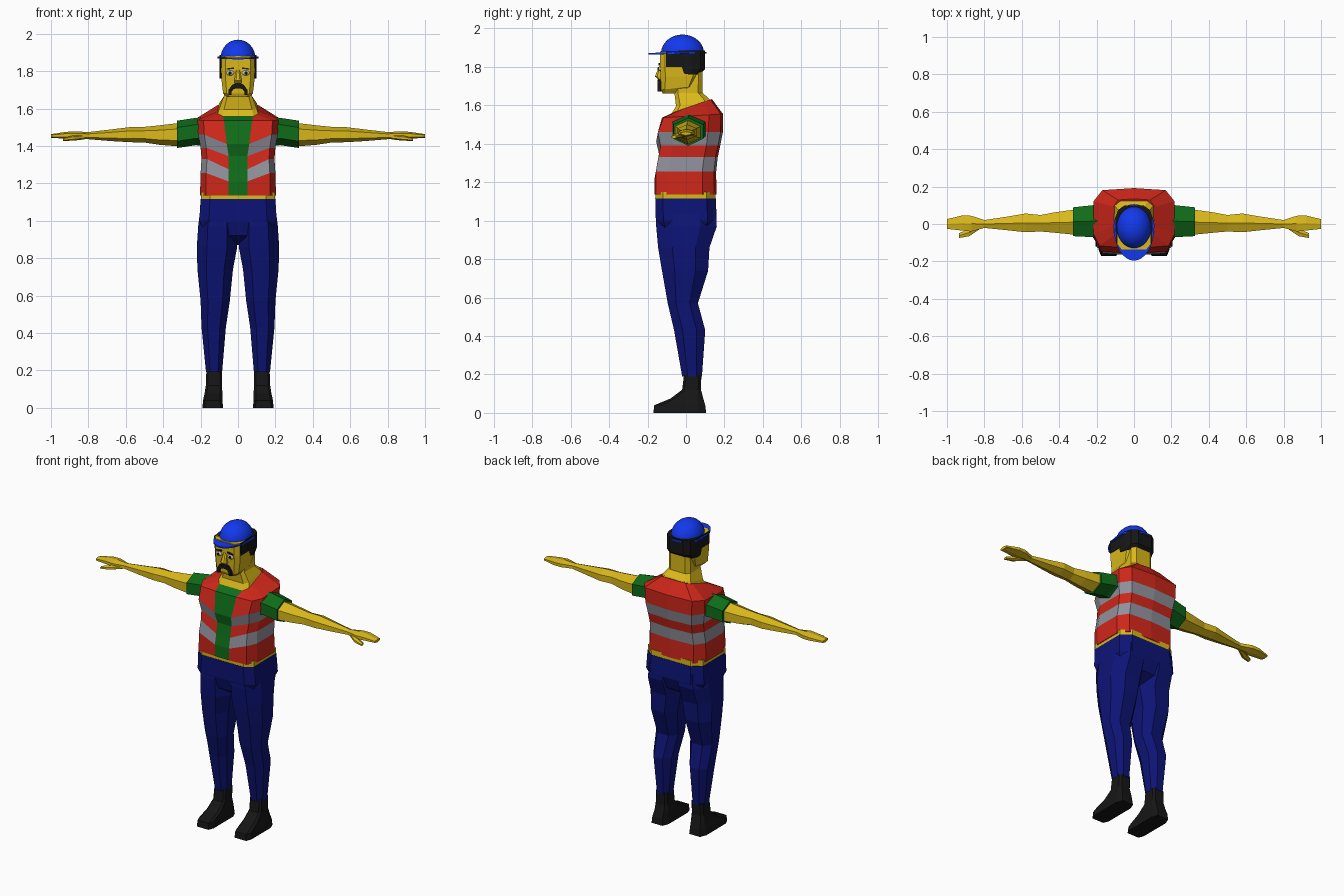
import bpy, bmesh, math
from mathutils import Vector

if "Cube" in bpy.data.objects:
    bpy.data.objects.remove(bpy.data.objects["Cube"])


def material(name, rgb):
    m = bpy.data.materials.new(name)
    m.diffuse_color = (*rgb, 1)
    m.use_nodes = True
    m.node_tree.nodes["Principled BSDF"].inputs["Base Color"].default_value = m.diffuse_color
    return m


SKIN = material("skin", (0.70, 0.48, 0.01))
RED = material("vest_red", (0.62, 0.02, 0.01))
GREY = material("reflective_grey", (0.28, 0.28, 0.33))
GREEN = material("shirt_green", (0.005, 0.15, 0.01))
NAVY = material("trouser_navy", (0.004, 0.007, 0.18))
BLUE = material("helmet_blue", (0.006, 0.04, 0.85))
BLACK = material("black", (0.008, 0.008, 0.008))
WHITE = material("white", (0.8, 0.8, 0.8))


def loft(name, rings, mats, pick=None, mirror=False):
    """Skin a list of point rings; pick(row, column) gives the material slot."""
    bm = bmesh.new()
    loops = [[bm.verts.new(p) for p in r] for r in rings]
    n = len(loops[0])
    for i in range(len(loops) - 1):
        for j in range(n):
            k = (j + 1) % n
            f = bm.faces.new((loops[i][j], loops[i][k], loops[i + 1][k], loops[i + 1][j]))
            f.material_index = pick(i, j) if pick else 0
    bm.faces.new(loops[0])
    bm.faces.new(loops[-1])
    bmesh.ops.recalc_face_normals(bm, faces=bm.faces)
    me = bpy.data.meshes.new(name)
    bm.to_mesh(me)
    bm.free()
    ob = bpy.data.objects.new(name, me)
    bpy.context.collection.objects.link(ob)
    for m in mats:
        me.materials.append(m)
    if mirror:
        ob.modifiers.new("Mirror", 'MIRROR').use_mirror_merge = False
    return ob


OCT = [(-.5, -1), (.5, -1), (1, -.45), (1, .45), (.5, 1), (-.5, 1), (-1, .45), (-1, -.45)]
BOX = [(-.75, -1), (.75, -1), (1, -.75), (1, .7), (.7, 1), (-.7, 1), (-1, .7), (-1, -.75)]
HEX = [(0, 1), (1, .5), (1, -.5), (0, -1), (-1, -.5), (-1, .5)]


def slices(rows, shape=OCT):
    """Rows of (z, centre x, half width, front y, back y, tilt)."""
    out = []
    for z, cx, rx, yf, yb, *tilt in rows:
        t = tilt[0] if tilt else 0
        out.append([(cx + rx * u, (yf + yb) / 2 + (yb - yf) / 2 * v, z + t * v) for u, v in shape])
    return out


def limb(rows):
    """Rows of (x, centre y, half depth, centre z, half height)."""
    return [[(x, cy + ry * u, cz + rz * v) for u, v in HEX] for x, cy, ry, cz, rz in rows]


def prism(name, outline, y0, y1, mat):
    return loft(name, [[(x, y, z) for x, z in outline] for y in (y0, y1)], [mat])


def ball(name, loc, scale, mat, mirror=False, seg=16):
    bm = bmesh.new()
    bmesh.ops.create_uvsphere(bm, u_segments=seg, v_segments=seg // 2, radius=1)
    for v in bm.verts:
        v.co = Vector(a * s + l for a, s, l in zip(v.co, scale, loc))
    me = bpy.data.meshes.new(name)
    bm.to_mesh(me)
    bm.free()
    ob = bpy.data.objects.new(name, me)
    bpy.context.collection.objects.link(ob)
    me.materials.append(mat)
    if mirror:
        ob.modifiers.new("Mirror", 'MIRROR').use_mirror_merge = False
    for p in me.polygons:
        p.use_smooth = True
    return ob


# Vest with chevron stripes and the shirt showing as the front panel
# z, half width, front y, back y, panel half width, front dip, tilt
vest_rows = [
    (1.135, .203, -.165, .158, .05, 0, 0),
    (1.255, .200, -.165, .157, .05, .045, 0),
    (1.33, .195, -.152, .165, .05, .055, 0),
    (1.39, .200, -.14, .178, .05, .045, 0),
    (1.46, .212, -.155, .192, .06, .05, 0),
    (1.545, .217, -.125, .192, .075, 0, .01),
    (1.60, .11, -.055, .135, .085, 0, .032),
]
vest = []
for z, rx, yf, yb, pw, dip, tilt in vest_rows:
    ym, yh = (yf + yb) / 2, (yb - yf) / 2
    half = [(pw, -1), (rx * .85, -.95), (rx, -.55), (rx, .55), (rx * .78, .93)]
    pts = half + [(0, 1)] + [(-x, v) for x, v in reversed(half)]
    vest.append([(x, ym + yh * v, z + tilt * v - (dip if v == -1 else 0)) for x, v in pts])
loft("vest", vest, [RED, GREY, GREEN], lambda i, j: 2 if j == 10 else (1 if i in (1, 3) else 0))

# Waist strip and pelvis
loft("waist", slices([(1.10, 0, .198, -.158, .153), (1.15, 0, .198, -.158, .153)], BOX), [SKIN])
loft("trouser_seat", slices([
    (1.115, 0, .2, -.16, .155), (1.0, 0, .207, -.157, .16),
    (.92, 0, .17, -.135, .13), (.87, 0, .06, -.06, .05)], BOX), [NAVY])

# Trouser legs
loft("trouser_leg", slices([
    (1.06, .105, .097, -.155, .155), (.97, .11, .103, -.155, .16),
    (.86, .112, .108, -.145, .122), (.74, .122, .095, -.125, .115),
    (.57, .122, .078, -.095, .062), (.43, .13, .065, -.062, .1),
    (.19, .128, .043, -.02, .083)]), [NAVY], mirror=True)

# Boots
loft("boot", slices([
    (0, .135, .055, -.17, .105), (.04, .135, .052, -.165, .1),
    (.075, .131, .048, -.08, .09), (.12, .129, .043, -.02, .078),
    (.2, .128, .041, -.01, .08)], BOX), [BLACK], mirror=True)

# Arms: sleeve, forearm with hand, thumb
loft("sleeve", limb([
    (.15, .015, .09, 1.475, .08), (.225, .015, .085, 1.477, .073),
    (.325, .012, .077, 1.462, .073)]), [GREEN], mirror=True)
loft("arm", limb([
    (.31, .01, .068, 1.46, .063), (.42, .008, .055, 1.458, .052),
    (.50, .004, .044, 1.46, .042), (.58, .006, .05, 1.46, .04),
    (.68, .003, .036, 1.457, .031), (.80, 0, .021, 1.455, .019),
    (.87, .002, .042, 1.457, .021), (.92, .005, .04, 1.457, .018),
    (1.0, 0, .026, 1.453, .01)]), [SKIN], mirror=True)
loft("thumb", limb([
    (.82, -.01, .014, 1.448, .013), (.88, -.045, .02, 1.442, .014),
    (.935, -.062, .013, 1.435, .008)]), [SKIN], mirror=True)

# Neck and head
loft("neck", slices([
    (1.57, 0, .115, -.085, .14, .03), (1.615, 0, .1, -.052, .12, .02),
    (1.665, 0, .076, -.06, .085), (1.80, 0, .075, -.05, .085)], BOX), [SKIN])
loft("head", slices([
    (1.662, 0, .06, -.122, .0), (1.69, 0, .08, -.13, .04, .01),
    (1.75, 0, .088, -.132, .065), (1.80, 0, .09, -.135, .075),
    (1.88, 0, .088, -.135, .08)], BOX), [SKIN])
loft("nose", slices([
    (1.735, 0, .018, -.145, -.12), (1.75, 0, .02, -.162, -.12),
    (1.805, 0, .01, -.138, -.12)]), [SKIN])
for side, name in ((-1, "left_ear_hair"), (1, "right_ear_hair")):
    prism(name, [(side * .07, 1.80), (side * .094, 1.80), (side * .097, 1.88),
                 (side * .07, 1.88)], -.105, -.02, BLACK)

# Hair at the back of the head, wrapped around as sections across x
hair = [(-.04, 1.885), (-.04, 1.82), (.25, 1.80), (.4, 1.765), (.8, 1.76), (1, 1.79), (1, 1.885)]
loft("hair", [[(x, -.04 + (max(v, 0) * (b + .04)), z) for v, z in hair]
              for x, b in ((-.098, .035), (-.085, .075), (-.05, .1), (.05, .1), (.085, .075), (.098, .035))],
     [BLACK])

# Face details
ball("eye", (.042, -.132, 1.79), (.022, .012, .014), WHITE, True)
ball("pupil", (.042, -.143, 1.79), (.008, .005, .009), BLACK, True)
prism("brow", [(.02, 1.812), (.062, 1.808), (.06, 1.814), (.022, 1.82)], -.142, -.125, BLACK).modifiers.new("Mirror", 'MIRROR')
outer = [(.052, 1.672), (.05, 1.70), (.03, 1.728), (.008, 1.735)]
inner = [(.01, 1.708), (.025, 1.703), (.034, 1.69), (.036, 1.672)]
right = outer + inner
loft("moustache", [[(x, y, z) for x, z in outer[::1] + [(-x, z) for x, z in reversed(outer)]
                    + [(-x, z) for x, z in reversed(inner)] + [(x, z) for x, z in inner]]
                   for y in (-.147, -.12)], [BLACK])

# Helmet: smooth dome and visor brim
ball("helmet_dome", (0, -.018, 1.87), (.093, .112, .098), BLUE, seg=32)
brim = []
for z in (1.869, 1.878):
    angles = [math.tau * i / 32 for i in range(32)]
    ys = [-.012 + (.118 if math.sin(a) > 0 else .184) * math.sin(a) for a in angles]
    brim.append([(.109 * math.cos(a), y, z + .03 * min(y, 0)) for a, y in zip(angles, ys)])
loft("helmet_brim", brim, [BLUE])
